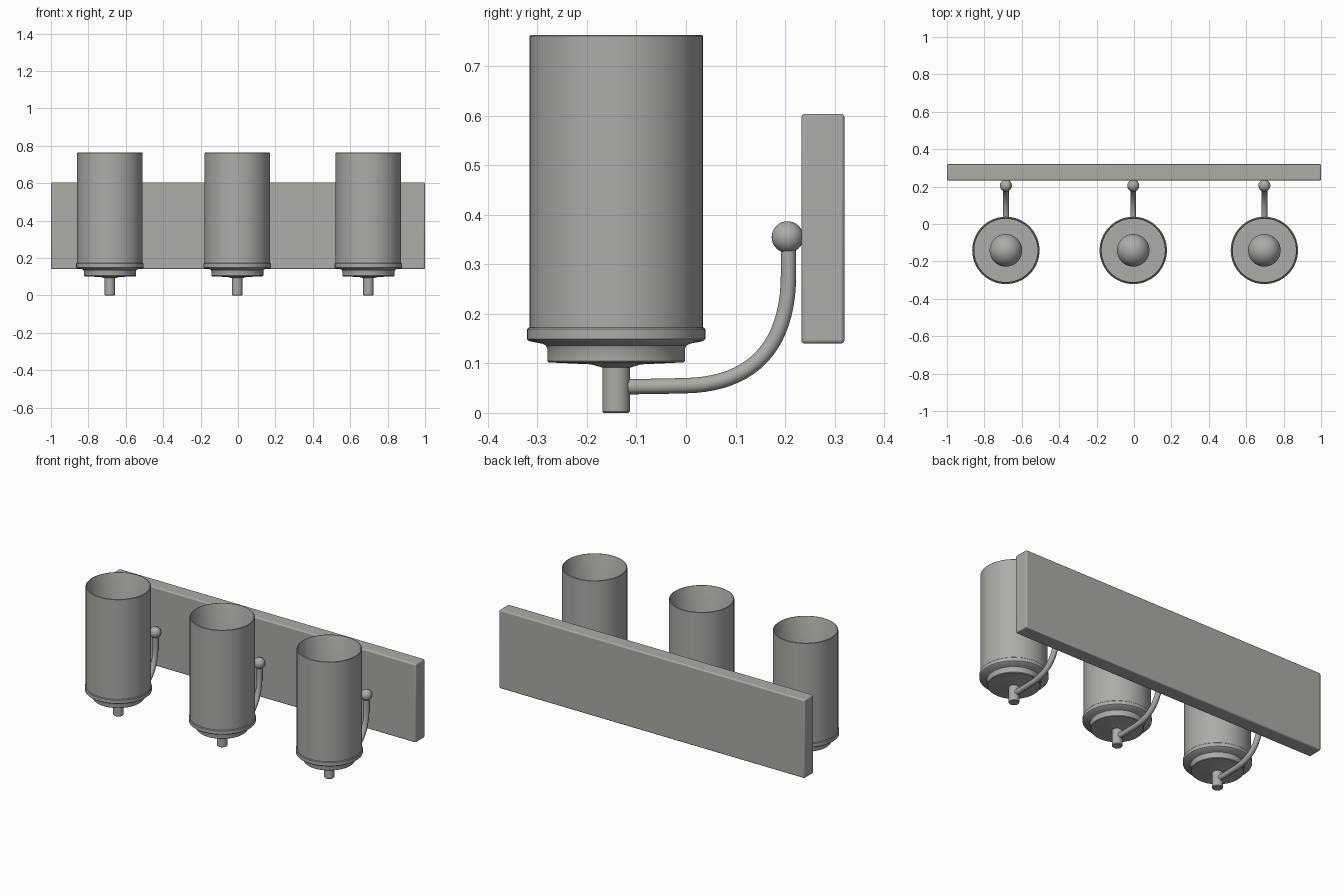
import bpy, bmesh, math
from mathutils import Vector

if "Cube" in bpy.data.objects:
    bpy.data.objects.remove(bpy.data.objects["Cube"])

metal = bpy.data.materials.new("grey_green")
metal.diffuse_color = (0.40, 0.42, 0.385, 1)
metal.use_nodes = True
metal.node_tree.nodes["Principled BSDF"].inputs["Base Color"].default_value = metal.diffuse_color
LAMP_Y = -0.141


def finish(obj, angle=35):
    obj.data.materials.append(metal)
    bpy.ops.object.select_all(action='DESELECT')
    obj.select_set(True)
    bpy.context.view_layer.objects.active = obj
    bpy.ops.object.shade_smooth_by_angle(angle=math.radians(angle))
    return obj


def lathe(name, profile, x, y, steps=64):
    """Spin an (r, z) profile around a vertical axis."""
    bm = bmesh.new()
    vs = [bm.verts.new((r, 0, z)) for r, z in profile]
    es = [bm.edges.new(p) for p in zip(vs, vs[1:])]
    bmesh.ops.spin(bm, geom=vs + es, axis=(0, 0, 1), cent=(0, 0, 0),
                   angle=2 * math.pi, steps=steps, use_duplicate=False)
    bmesh.ops.remove_doubles(bm, verts=bm.verts, dist=1e-5)
    bmesh.ops.recalc_face_normals(bm, faces=bm.faces)
    me = bpy.data.meshes.new(name)
    bm.to_mesh(me)
    bm.free()
    obj = bpy.data.objects.new(name, me)
    obj.location = (x, y, 0)
    bpy.context.collection.objects.link(obj)
    return finish(obj)


def arc(r, zc, a0, a1, n):
    """Circular (r, z) profile from angle a0 to a1 in degrees."""
    return [(max(0, r * math.cos(math.radians(a0 + (a1 - a0) * i / n))),
             zc + r * math.sin(math.radians(a0 + (a1 - a0) * i / n)))
            for i in range(n + 1)]


def arm(x):
    """Round bar sweeping from the stem up to the wall plate."""
    cu = bpy.data.curves.new("arm", 'CURVE')
    cu.dimensions = '3D'
    cu.bevel_depth = 0.0155
    cu.bevel_resolution = 4
    cu.resolution_u = 20
    cu.use_fill_caps = True
    sp = cu.splines.new('BEZIER')
    pts = [((-0.125, 0.053), (-0.16, 0.053), (-0.08, 0.053)),
           ((0.0, 0.055), (-0.04, 0.054), (0.13, 0.058)),
           ((0.207, 0.28), (0.207, 0.13), (0.207, 0.30)),
           ((0.207, 0.345), (0.207, 0.32), (0.207, 0.36))]
    sp.bezier_points.add(len(pts) - 1)
    for bp, (co, hl, hr) in zip(sp.bezier_points, pts):
        bp.handle_left_type = bp.handle_right_type = 'FREE'
        bp.co, bp.handle_left, bp.handle_right = [Vector((x, *p)) for p in (co, hl, hr)]
    tmp = bpy.data.objects.new("arm_path", cu)
    bpy.context.collection.objects.link(tmp)
    me = bpy.data.meshes.new_from_object(
        tmp.evaluated_get(bpy.context.evaluated_depsgraph_get()))
    bpy.data.objects.remove(tmp)
    obj = bpy.data.objects.new("arm", me)
    bpy.context.collection.objects.link(obj)
    me.materials.clear()
    finish(obj)


# wall plate
bpy.ops.mesh.primitive_cube_add(size=1, location=(0, 0.2765, 0.372))
plate = bpy.context.object
plate.name = "wall_plate"
plate.scale = (2, 0.087, 0.464)
bpy.ops.object.transform_apply(location=False, rotation=False, scale=True)
bev = plate.modifiers.new("rounded_edges", 'BEVEL')
bev.width = 0.007
bev.segments = 3
finish(plate)

for x in (-0.685, -0.004, 0.697):
    # open glass cylinder
    lathe("shade", [(0.169, 0.165), (0.175, 0.165), (0.175, 0.761), (0.173, 0.763),
                    (0.170, 0.763), (0.169, 0.761), (0.169, 0.165)], x, LAMP_Y)
    # stepped holder below the shade
    lathe("holder", [(0, 0.172), (0.177, 0.172), (0.180, 0.169), (0.180, 0.149),
                     (0.176, 0.145), (0.150, 0.140), (0.142, 0.136), (0.139, 0.130),
                     (0.139, 0.105), (0.136, 0.102), (0.05, 0.098), (0.03, 0.092),
                     (0, 0.092)], x, LAMP_Y)
    # vertical stem
    lathe("stem", [(0, 0.10), (0.028, 0.10), (0.028, 0.003), (0.025, 0), (0, 0)],
          x, LAMP_Y, 32)
    # bulb with neck
    lathe("bulb", [(0, 0.165), (0.04, 0.165), (0.04, 0.25), (0.05, 0.30), (0.066, 0.345)]
          + arc(0.087, 0.40, -38, 90, 16), x, LAMP_Y, 40)
    # curved arm and ball joint
    arm(x)
    lathe("ball_joint", arc(0.032, 0.355, -90, 90, 16), x, 0.205, 32)
